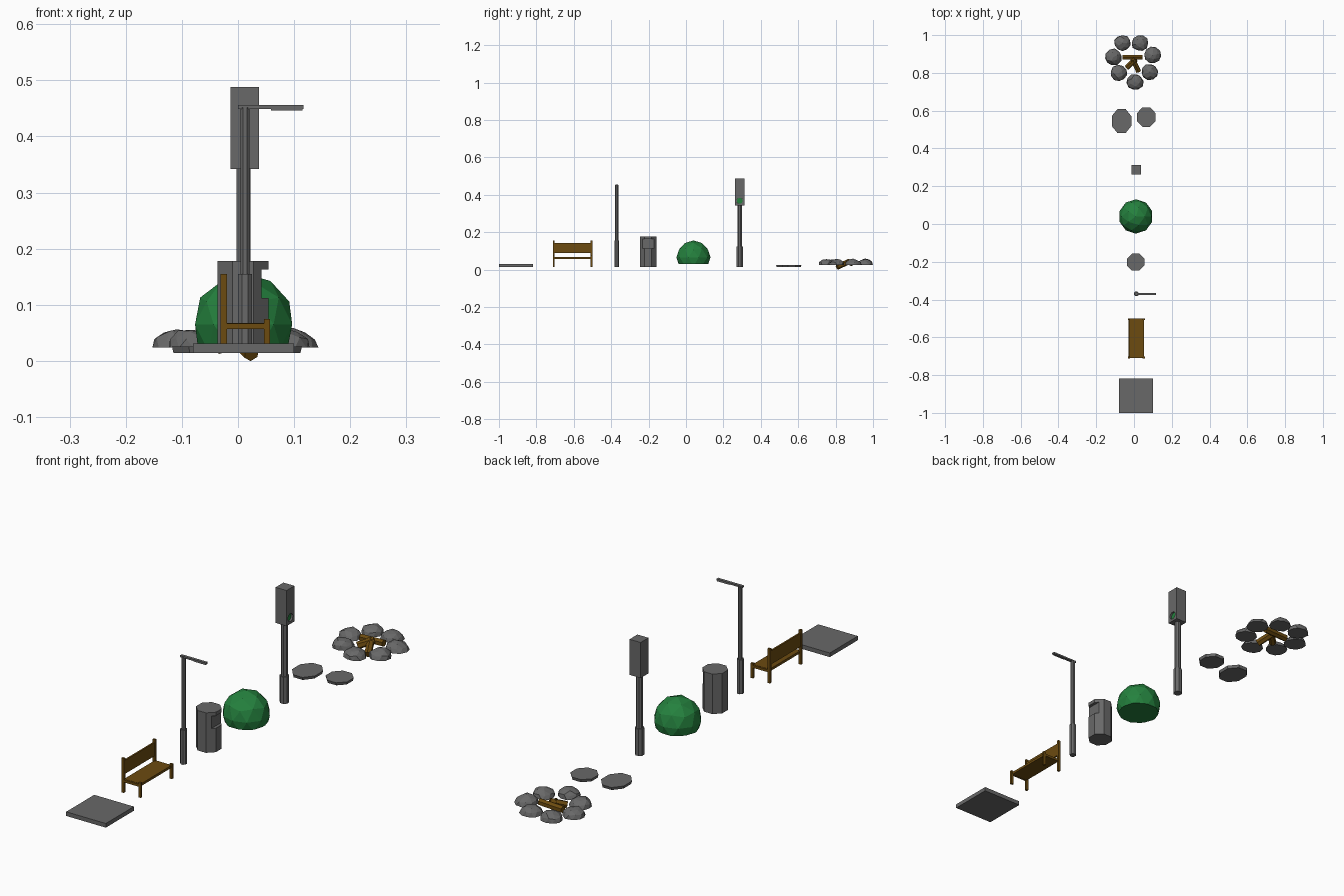
import bpy, bmesh, math, random
from mathutils import Vector

if "Cube" in bpy.data.objects:
    bpy.data.objects.remove(bpy.data.objects["Cube"])

random.seed(4)


def mat(name, col):
    m = bpy.data.materials.new(name)
    m.diffuse_color = (*col, 1)
    m.use_nodes = True
    m.node_tree.nodes["Principled BSDF"].inputs["Base Color"].default_value = m.diffuse_color
    return m


GREY = mat("stone grey", (0.14, 0.14, 0.14))
BROWN = mat("wood brown", (0.15, 0.07, 0.005))
GREEN = mat("leaf green", (0.018, 0.22, 0.048))


def finish(name, bm, m):
    bmesh.ops.recalc_face_normals(bm, faces=bm.faces)
    me = bpy.data.meshes.new(name)
    bm.to_mesh(me)
    bm.free()
    ob = bpy.data.objects.new(name, me)
    bpy.context.collection.objects.link(ob)
    me.materials.append(m)
    return ob


def box(name, lo, hi, m):
    bm = bmesh.new()
    bmesh.ops.create_cube(bm, size=1)
    lo, hi = Vector(lo), Vector(hi)
    for v in bm.verts:
        v.co = (lo + hi) / 2 + v.co * (hi - lo)
    return finish(name, bm, m)


def rod(name, a, b, r, m, sides=8, r2=None, stretch=(1, 1)):
    """Prism from a to b with flat sides facing the axes."""
    a, b = Vector(a), Vector(b)
    d = b - a
    bm = bmesh.new()
    bmesh.ops.create_cone(bm, cap_ends=True, segments=sides, radius1=r,
                          radius2=r if r2 is None else r2, depth=d.length)
    q = Vector((0, 0, 1)).rotation_difference(d)
    t = math.pi / sides
    for v in bm.verts:
        x, y, z = v.co
        p = Vector(((x * math.cos(t) - y * math.sin(t)) * stretch[0],
                    (x * math.sin(t) + y * math.cos(t)) * stretch[1], z))
        v.co = (a + b) / 2 + q @ p
    return finish(name, bm, m)


def dome(name, c, size, floor, m, jitter=0.0):
    """Icosphere with a flat base cut at z = floor."""
    bm = bmesh.new()
    bmesh.ops.create_icosphere(bm, subdivisions=2, radius=1)
    turn = random.uniform(0, 6.28) if jitter else 0
    for v in bm.verts:
        k = 1 + random.uniform(-jitter, jitter)
        x, y, z = v.co
        v.co = (c[0] + k * size[0] * (x * math.cos(turn) - y * math.sin(turn)),
                c[1] + k * size[1] * (x * math.sin(turn) + y * math.cos(turn)),
                c[2] + k * size[2] * z)
    cut = bmesh.ops.bisect_plane(bm, geom=bm.verts[:] + bm.edges[:] + bm.faces[:],
                                 plane_co=(0, 0, floor), plane_no=(0, 0, 1), clear_inner=True)
    edges = [e for e in cut["geom_cut"] if isinstance(e, bmesh.types.BMEdge)]
    bmesh.ops.holes_fill(bm, edges=edges, sides=0)
    return finish(name, bm, m)


def carve(ob, cutter):
    mod = ob.modifiers.new("recess", 'BOOLEAN')
    mod.operation = 'DIFFERENCE'
    mod.solver = 'EXACT'
    mod.object = cutter
    cutter.hide_render = True
    cutter.hide_viewport = False
    cutter.display_type = 'WIRE'
    bpy.context.view_layer.objects.active = ob
    bpy.ops.object.modifier_apply(modifier=mod.name)
    bpy.data.objects.remove(cutter)


Z0 = 0.014

# Paving slab
box("paving_slab", (-0.08, -1.0, Z0), (0.10, -0.818, 0.031), GREY)

# Bench
for i, y in enumerate((-0.707, -0.505)):
    s = 0.0045
    box(f"bench_back_post_{i}", (-0.031, y - s, Z0), (-0.02, y + s, 0.155), BROWN)
    box(f"bench_front_leg_{i}", (0.046, y - s, Z0), (0.057, y + s, 0.075), BROWN)
    box(f"bench_side_rail_{i}", (-0.021, y - s + 0.001, 0.057), (0.047, y + s - 0.001, 0.067), BROWN)
box("bench_seat", (-0.024, -0.705, 0.058), (0.052, -0.507, 0.068), BROWN)
box("bench_backrest", (-0.029, -0.705, 0.088), (-0.022, -0.507, 0.143), BROWN)

# Street lamp
rod("lamp_base", (0.0125, -0.37, Z0), (0.0125, -0.37, 0.155), 0.0135, GREY)
rod("lamp_pole", (0.0125, -0.37, 0.15), (0.0125, -0.37, 0.452), 0.009, GREY)
box("lamp_arm", (0.0, -0.376, 0.449), (0.117, -0.364, 0.456), GREY)
box("lamp_plate", (0.059, -0.374, 0.446), (0.115, -0.366, 0.45), GREY)

# Litter bin with a notch on its right side
bin_body = rod("litter_bin", (0.009, -0.202, Z0), (0.009, -0.202, 0.178), 0.049, GREY)
carve(bin_body, box("bin_cutter", (0.042, -0.3, 0.112), (0.1, -0.1, 0.163), GREY))

# Bush
dome("bush", (0.01, 0.04, 0.065), (0.091, 0.091, 0.091), 0.031, GREEN)

# Signal post with a recessed round light
SY = 0.287
rod("signal_base", (0.01, SY, Z0), (0.01, SY, 0.124), 0.018, GREY)
rod("signal_pole", (0.01, SY, 0.12), (0.01, SY, 0.345), 0.0135, GREY)
case = box("signal_box", (-0.013, 0.262, 0.342), (0.037, 0.313, 0.488), GREY)
carve(case, rod("light_cutter", (0.027, SY, 0.368), (0.05, SY, 0.368), 0.016, GREY, 12))
rod("signal_light", (0.025, SY, 0.368), (0.03, SY, 0.368), 0.0155, GREEN, 12)

# Stepping stones
rod("stepping_stone_left", (-0.066, 0.545, 0.014), (-0.066, 0.545, 0.026), 0.053, GREY, 8, 0.056, (1.0, 1.23))
rod("stepping_stone_right", (0.065, 0.566, 0.014), (0.065, 0.566, 0.026), 0.05, GREY, 8, 0.053, (1.0, 1.05))

# Campfire: ring of rocks
rocks = [(-0.061, 0.958), (0.032, 0.958), (0.098, 0.894), (0.083, 0.805),
         (0.005, 0.751), (-0.082, 0.798), (-0.109, 0.884)]
for i, (x, y) in enumerate(rocks):
    dome(f"fire_rock_{i}", (x, y, 0.023), (0.045, 0.043, 0.034), 0.0235, GREY, 0.07)

# Campfire: logs
logs = [((-0.06, 0.883, 0.033), (0.045, 0.883, 0.037)),
        ((0.008, 0.872, 0.044), (-0.038, 0.828, 0.026)),
        ((-0.006, 0.872, 0.044), (0.024, 0.808, 0.013))]
for i, (a, b) in enumerate(logs):
    rod(f"fire_log_{i}", a, b, 0.0145, BROWN, 6)
